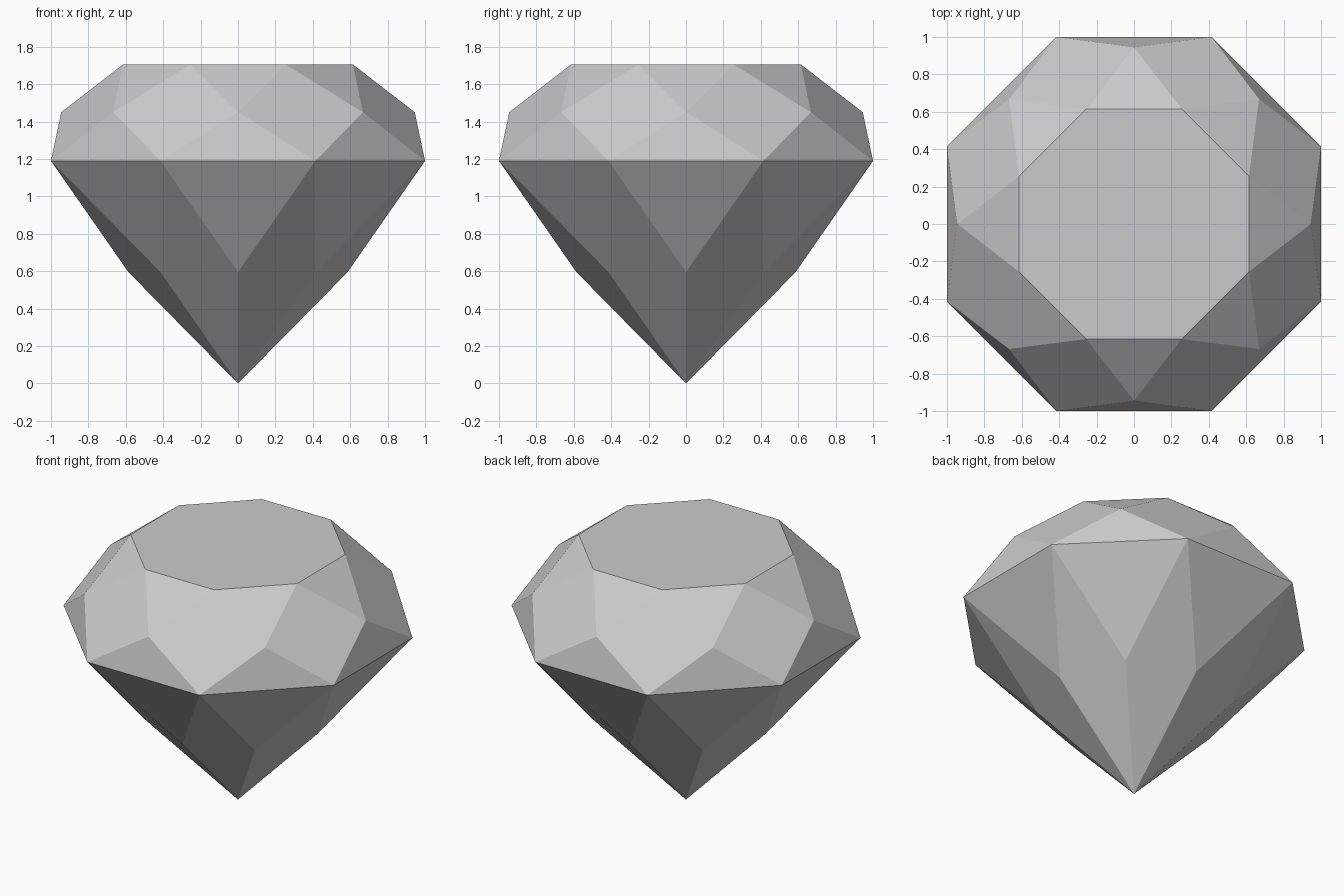
import bpy, bmesh
from math import cos, sin, pi

cube = bpy.data.objects.get("Cube")
if cube:
    bpy.data.objects.remove(cube, do_unlink=True)

SIDES = 8
STEP = 2 * pi / SIDES

grey = bpy.data.materials.new("gem_grey")
grey.use_nodes = True
colour = (0.6, 0.6, 0.6, 1)
grey.diffuse_color = colour
grey.node_tree.nodes["Principled BSDF"].inputs["Base Color"].default_value = colour

bm = bmesh.new()


def ring(radius, z, turn):
    """One ring of corners, turned by a fraction of a step."""
    return [bm.verts.new((radius * cos((i + turn) * STEP),
                          radius * sin((i + turn) * STEP), z))
            for i in range(SIDES)]


apothem = cos(STEP / 2)
table = ring(0.615 / apothem, 1.705, 0.5)
crown = ring(0.945, 1.45, 0)
girdle = ring(1 / apothem, 1.19, 0.5)
pavilion = ring(0.586, 0.595, 0)
culet = bm.verts.new((0, 0, 0))

# Flat top, then one set of facets per side
bm.faces.new(table)
for i in range(SIDES):
    n = (i + 1) % SIDES
    bm.faces.new((table[i], table[i - 1], crown[i]))              # star facet
    bm.faces.new((table[i], crown[i], girdle[i], crown[n]))       # crown kite
    bm.faces.new((crown[i], girdle[i - 1], girdle[i]))            # upper girdle
    bm.faces.new((girdle[i], girdle[i - 1], pavilion[i]))         # lower girdle
    bm.faces.new((girdle[i], pavilion[i], culet, pavilion[n]))    # pavilion kite
bmesh.ops.recalc_face_normals(bm, faces=bm.faces)

mesh = bpy.data.meshes.new("cut_gem")
bm.to_mesh(mesh)
bm.free()
mesh.materials.append(grey)
gem = bpy.data.objects.new("cut_gem", mesh)
bpy.context.collection.objects.link(gem)
